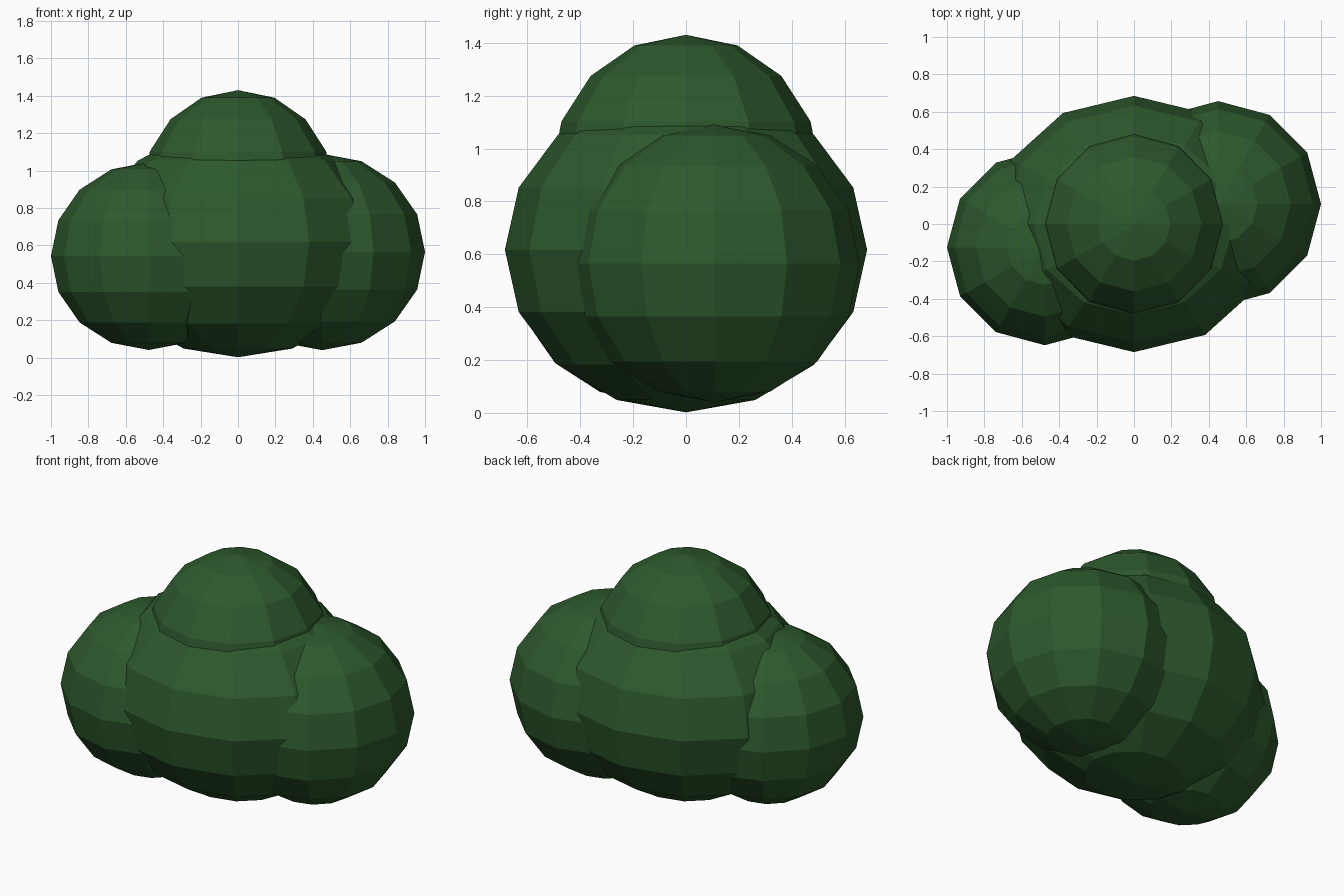
import bpy

if "Cube" in bpy.data.objects:
    bpy.data.objects.remove(bpy.data.objects["Cube"])

# Dark leaf colour shared by all clumps
leaf = bpy.data.materials.new("leaf_green")
leaf.diffuse_color = (0.026, 0.1, 0.026, 1.0)
leaf.use_nodes = True
leaf.node_tree.nodes["Principled BSDF"].inputs["Base Color"].default_value = leaf.diffuse_color


def clump(name, centre, radii):
    """Flat-shaded low-poly foliage ball."""
    bpy.ops.mesh.primitive_uv_sphere_add(segments=12, ring_count=8, radius=1, location=centre)
    ob = bpy.context.object
    ob.name = name
    ob.scale = radii
    bpy.ops.object.transform_apply(location=False, rotation=False, scale=True)
    bpy.ops.object.shade_flat()
    ob.data.materials.append(leaf)


# Large middle, two side lobes and a smaller crown
clump("bush_middle", (0, 0, 0.617), (0.76, 0.685, 0.615))
clump("bush_right_lobe", (0.45, 0.107, 0.565), (0.55, 0.55, 0.525))
clump("bush_left_lobe", (-0.477, -0.125, 0.543), (0.523, 0.523, 0.502))
clump("bush_crown", (0, 0, 0.90), (0.51, 0.51, 0.53))
